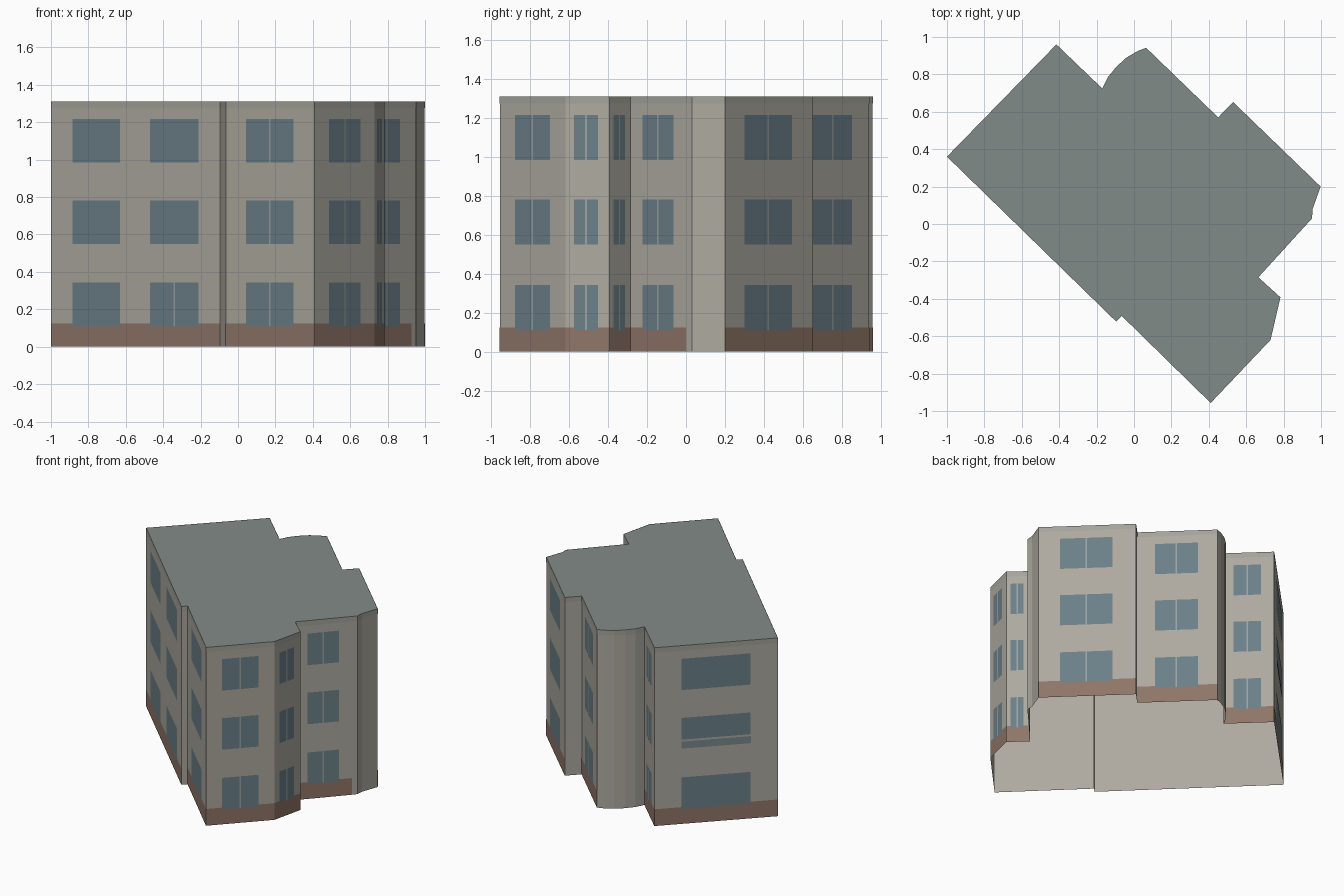
import bpy, bmesh
from mathutils import Vector

if "Cube" in bpy.data.objects:
    bpy.data.objects.remove(bpy.data.objects["Cube"])

H = 1.312
PLINTH, BAND = 0.123, 1.275
ROWS = [(0.11, 0.342), (0.55, 0.782), (0.985, 1.217)]
COLORS = {
    "walls": (0.42, 0.4, 0.35), "roof": (0.222, 0.256, 0.241),
    "cornice_band": (0.37, 0.37, 0.33), "plinth": (0.275, 0.178, 0.138),
    "windows": (0.147, 0.216, 0.246), "window_mullions": (0.33, 0.36, 0.36),
    "balcony_panel": (0.19, 0.25, 0.265),
}
# How far each surface panel sits in front of the wall
OFFSET = {"cornice_band": 0.001, "plinth": 0.001, "windows": 0.0015,
          "window_mullions": 0.0025, "balcony_panel": 0.004}
parts = {name: bmesh.new() for name in COLORS}


def window(u0, u1, length, z0, z1, split=True):
    """Glass rectangle with an optional central mullion."""
    out = [("windows", u0, u1, z0, z1)]
    if split:
        m, w = (u0 + u1) / 2, 0.005 / length
        out.append(("window_mullions", m - w, m + w, z0, z1))
    return out


def column(u0, u1, splits=(True, True, True)):
    """One window on each floor."""
    return lambda L: [r for (z0, z1), s in zip(ROWS, splits)
                      for r in window(u0, u1, L, z0, z1, s)]


def end_wall(L):
    """Wide windows, the middle one shortened above a balcony panel."""
    glass = [(0.11, 0.342), (0.62, 0.78), (0.985, 1.215)]
    return ([("windows", 0.22, 0.78, a, b) for a, b in glass]
            + [("balcony_panel", 0.22, 0.78, 0.555, 0.607)])


# Outline, anticlockwise: start point, plinth extent along wall, window columns
WALLS = [
    ((-1.0, 0.36), 1, [column(0.127, 0.41, (False,) * 3),
                       column(0.586, 0.873, (True, False, False))]),
    ((-0.095, -0.522), 0, []),
    ((-0.065, -0.492), 0.999, [column(0.23, 0.765)]),
    ((0.41, -0.957), 1, [column(0.235, 0.765)]),
    ((0.73, -0.62), 1, [column(0.196, 0.74)]),
    ((0.783, -0.392), 1, [column(0.18, 0.73)]),
    ((0.665, -0.285), 0.91, [column(0.2, 0.7)]),
    ((0.952, 0.03), 0, []),
    ((0.955, 0.08), 0, []),
    ((0.998, 0.2), 1, [column(0.22, 0.76)]),
    ((0.53, 0.652), 0, []),
    ((0.45, 0.57), 1, [column(0.22, 0.76)]),
    ((0.065, 0.942), 0, []),         # curved bay
    ((0.02, 0.925), 0, []),
    ((-0.04, 0.89), 0, []),
    ((-0.095, 0.84), 0, []),
    ((-0.14, 0.785), 0, []),
    ((-0.17, 0.725), 1, [column(0.2, 0.74)]),
    ((-0.415, 0.96), 1, [end_wall]),
]


def face(part, pts):
    bm = parts[part]
    bm.faces.new([bm.verts.new(p) for p in pts])


def build_wall(a, b, plinth, columns):
    """Plain full-height wall with thin colour panels on the outside."""
    L = (b - a).length
    d = (b - a) / L
    out = Vector((d.y, -d.x))
    rects = [("walls", 0, 1, 0, H), ("cornice_band", 0, 1, BAND, H)]
    if plinth:
        rects.append(("plinth", 0, plinth, 0, PLINTH))
    for c in columns:
        rects += c(L)
    for part, u0, u1, z0, z1 in rects:
        shift = out * OFFSET.get(part, 0)
        p, q = a.lerp(b, u0) + shift, a.lerp(b, u1) + shift
        face(part, [(*p, z0), (*q, z0), (*q, z1), (*p, z1)])


outline = [Vector(w[0]) for w in WALLS]
for i, (_, plinth, columns) in enumerate(WALLS):
    build_wall(outline[i], outline[(i + 1) % len(outline)], plinth, columns)

# Flat roof; the shell is open underneath
face("roof", [(*p, H) for p in outline])

# Turn each part into a coloured object
for name, bm in parts.items():
    bmesh.ops.remove_doubles(bm, verts=bm.verts, dist=1e-5)
    me = bpy.data.meshes.new(name)
    bm.to_mesh(me)
    bm.free()
    mat = bpy.data.materials.new(name)
    mat.diffuse_color = (*COLORS[name], 1)
    mat.use_nodes = True
    mat.node_tree.nodes["Principled BSDF"].inputs["Base Color"].default_value = mat.diffuse_color
    me.materials.append(mat)
    bpy.context.collection.objects.link(bpy.data.objects.new(name, me))
